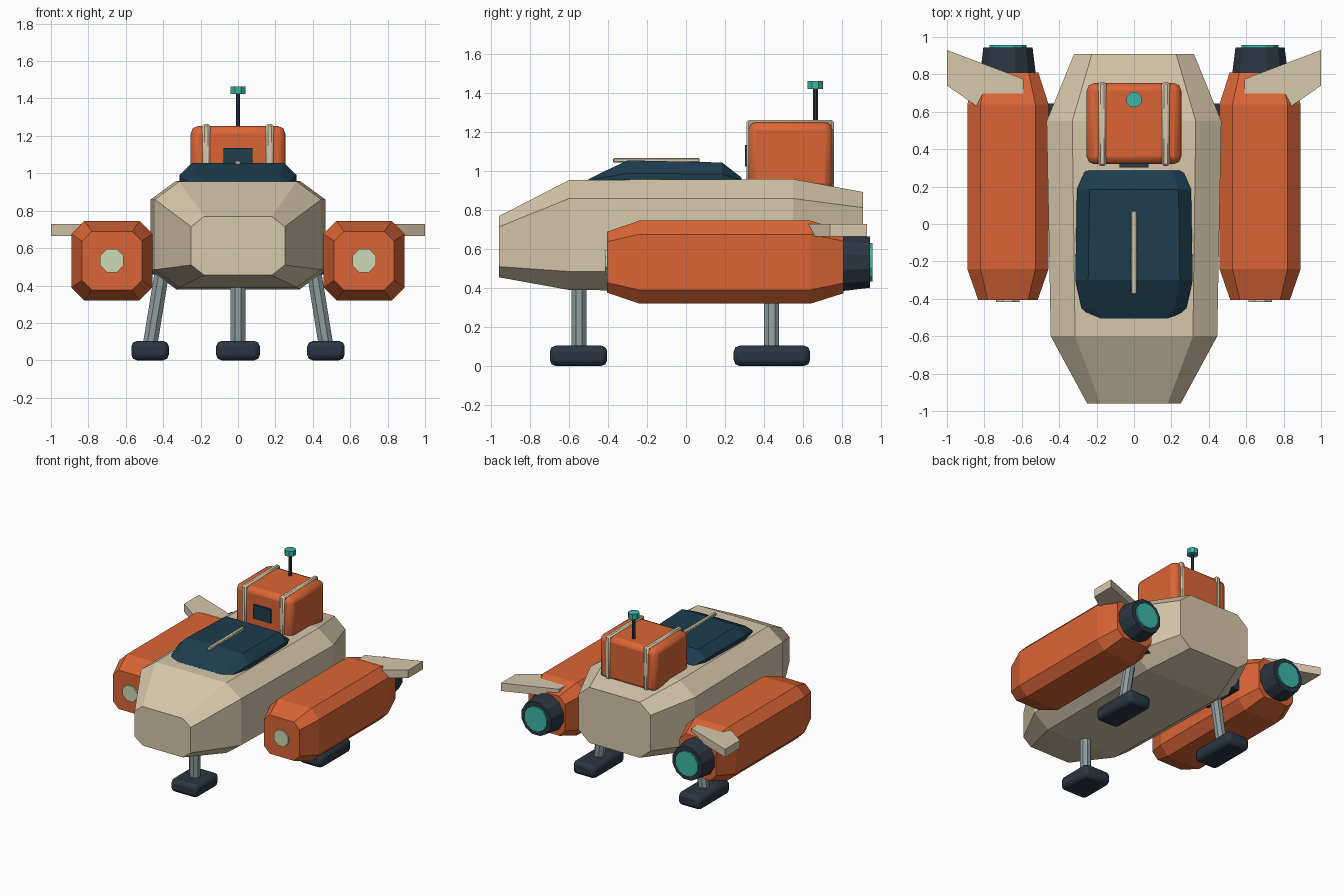
import bpy, bmesh
from math import pi
from mathutils import Vector

if "Cube" in bpy.data.objects:
    bpy.data.objects.remove(bpy.data.objects["Cube"])


def material(name, hex_code):
    rgb = [int(hex_code[i:i + 2], 16) / 255 for i in (0, 2, 4)]
    m = bpy.data.materials.new(name)
    m.diffuse_color = [((c + 0.055) / 1.055) ** 2.4 if c > 0.04 else c / 12.92 for c in rgb] + [1]
    m.use_nodes = True
    m.node_tree.nodes["Principled BSDF"].inputs["Base Color"].default_value = m.diffuse_color
    return m


CREAM = material("cream", "D6C8AB")
ORANGE = material("orange", "DB6536")
GLASS = material("glass", "1D3D4F")
DARK = material("dark", "2B3642")
TEAL = material("teal", "3CB8A8")
PALE = material("pale", "CCD8B4")
METAL = material("metal", "8E9C9E")


def loft(name, rings, mat):
    """Skin a list of equal-length rings of 3D points and cap both ends."""
    bm = bmesh.new()
    vs = [[bm.verts.new(p) for p in ring] for ring in rings]
    n = len(vs[0])
    for a, b in zip(vs, vs[1:]):
        for i in range(n):
            j = (i + 1) % n
            bm.faces.new((a[i], a[j], b[j], b[i]))
    bm.faces.new(vs[0])
    bm.faces.new(vs[-1])
    bmesh.ops.recalc_face_normals(bm, faces=bm.faces)
    me = bpy.data.meshes.new(name)
    bm.to_mesh(me)
    bm.free()
    ob = bpy.data.objects.new(name, me)
    bpy.context.collection.objects.link(ob)
    me.materials.append(mat)
    return ob


def octagon(y, cx, hw, top_hw, z0, z1, cz):
    """Chamfered rectangle in the xz plane at depth y."""
    pts = [(top_hw, z0), (hw, z0 + cz), (hw, z1 - cz), (top_hw, z1)]
    pts += [(-x, z) for x, z in reversed(pts)]
    return [(cx + x, y, z) for x, z in pts]


def box(name, lo, hi, mat, bevel=0, segments=2):
    lo, hi = Vector(lo), Vector(hi)
    bpy.ops.mesh.primitive_cube_add(size=1, location=(lo + hi) / 2)
    ob = bpy.context.object
    ob.name = name
    ob.scale = hi - lo
    bpy.ops.object.transform_apply(location=False, rotation=False, scale=True)
    ob.data.materials.append(mat)
    if bevel:
        m = ob.modifiers.new("bevel", 'BEVEL')
        m.width, m.segments = bevel, segments
        bpy.ops.object.shade_smooth_by_angle(angle=0.6)
    return ob


def tube(name, a, b, r1, r2, sides, mat):
    """Faceted cylinder or cone from point a to point b."""
    a, b = Vector(a), Vector(b)
    bpy.ops.mesh.primitive_cone_add(vertices=sides, radius1=r1, radius2=r2,
                                    depth=(b - a).length, location=(a + b) / 2)
    ob = bpy.context.object
    ob.name = name
    ob.rotation_mode = 'QUATERNION'
    twist = Vector((0, 0, 1)).rotation_difference(b - a)
    spin = Vector((0, 0, 1))
    from mathutils import Quaternion
    ob.rotation_quaternion = twist @ Quaternion(spin, pi / sides)
    ob.data.materials.append(mat)
    return ob


# Hull
loft("hull", [
    octagon(-0.96, 0, 0.25, 0.18, 0.455, 0.77, 0.055),
    octagon(-0.60, 0, 0.445, 0.315, 0.39, 0.955, 0.095),
    octagon(0.55, 0, 0.467, 0.33, 0.38, 0.96, 0.10),
    octagon(0.91, 0, 0.32, 0.225, 0.445, 0.893, 0.08)], CREAM)


# Canopy and its centre strip
def canopy_ring(y, w, mid, top):
    half = [(w, 0.92), (w, mid), (w * 0.78, top)]
    return [(x, y, z) for x, z in half + [(-x, z) for x, z in reversed(half)]]


loft("canopy", [
    canopy_ring(-0.505, 0.22, 0.945, 0.956),
    canopy_ring(-0.45, 0.28, 0.962, 0.985),
    canopy_ring(-0.30, 0.314, 0.99, 1.056),
    canopy_ring(0.185, 0.305, 0.985, 1.045),
    canopy_ring(0.285, 0.262, 0.955, 0.968)], GLASS)
box("canopy_strip", (-0.015, -0.375, 1.045), (0.015, 0.07, 1.068), CREAM, 0.005, 1)

# Cargo box with front panel and straps
box("cargo_box", (-0.253, 0.32, 0.90), (0.253, 0.753, 1.253), ORANGE, 0.04)
box("cargo_panel", (-0.077, 0.303, 1.025), (0.077, 0.33, 1.135), GLASS)
for s, side in ((-1, "left"), (1, "right")):
    x = 0.17 * s
    box(side + "_strap", (x - 0.022, 0.31, 0.90), (x + 0.022, 0.76, 1.264), CREAM, 0.012, 1)

# Antenna
tube("antenna_mast", (0, 0.665, 1.24), (0, 0.665, 1.43), 0.013, 0.013, 8, DARK)
tube("antenna_tip", (0, 0.665, 1.423), (0, 0.665, 1.465), 0.043, 0.043, 8, TEAL)

# Engine pods, fins and pylons
PX, PZ = 0.674, 0.533
for s, side in ((-1, "left"), (1, "right")):
    px = s * PX

    def pod_ring(y, k):
        return octagon(y, px, 0.217 * k, 0.147 * k, PZ - 0.213 * k, PZ + 0.213 * k, 0.07 * k)

    loft(side + "_pod", [pod_ring(-0.405, 0.735), pod_ring(-0.24, 1),
                         pod_ring(0.64, 1), pod_ring(0.81, 0.75)], ORANGE)
    tube(side + "_intake", (px, -0.38, PZ), (px, -0.417, PZ), 0.068, 0.068, 8, PALE)
    tube(side + "_nozzle", (px, 0.78, PZ), (px, 0.945, PZ), 0.157, 0.136, 12, DARK)
    tube(side + "_nozzle_glow", (px, 0.93, PZ), (px, 0.957, PZ), 0.102, 0.102, 12, TEAL)
    fin = [(0.59, 0.455), (1.0, 0.74), (1.0, 0.93), (0.59, 0.775)]
    loft(side + "_fin", [[(s * x, y, z) for x, y in fin] for z in (0.664, 0.728)], CREAM)
    x0, x1 = sorted((s * 0.36, s * 0.52))
    box(side + "_pylon", (x0, 0.30, 0.46), (x1, 0.645, 0.61), DARK)

# Landing gear
tube("front_strut", (0, -0.55, 0.08), (0, -0.55, 0.45), 0.042, 0.042, 8, METAL)
box("front_foot", (-0.117, -0.70, 0), (0.117, -0.405, 0.104), DARK, 0.03)
for s, side in ((-1, "left"), (1, "right")):
    tube(side + "_rear_strut", (s * 0.472, 0.44, 0.07), (s * 0.407, 0.44, 0.47), 0.042, 0.042, 8, METAL)
    x0, x1 = sorted((s * 0.37, s * 0.57))
    box(side + "_rear_foot", (x0, 0.245, 0), (x1, 0.637, 0.104), DARK, 0.03)
